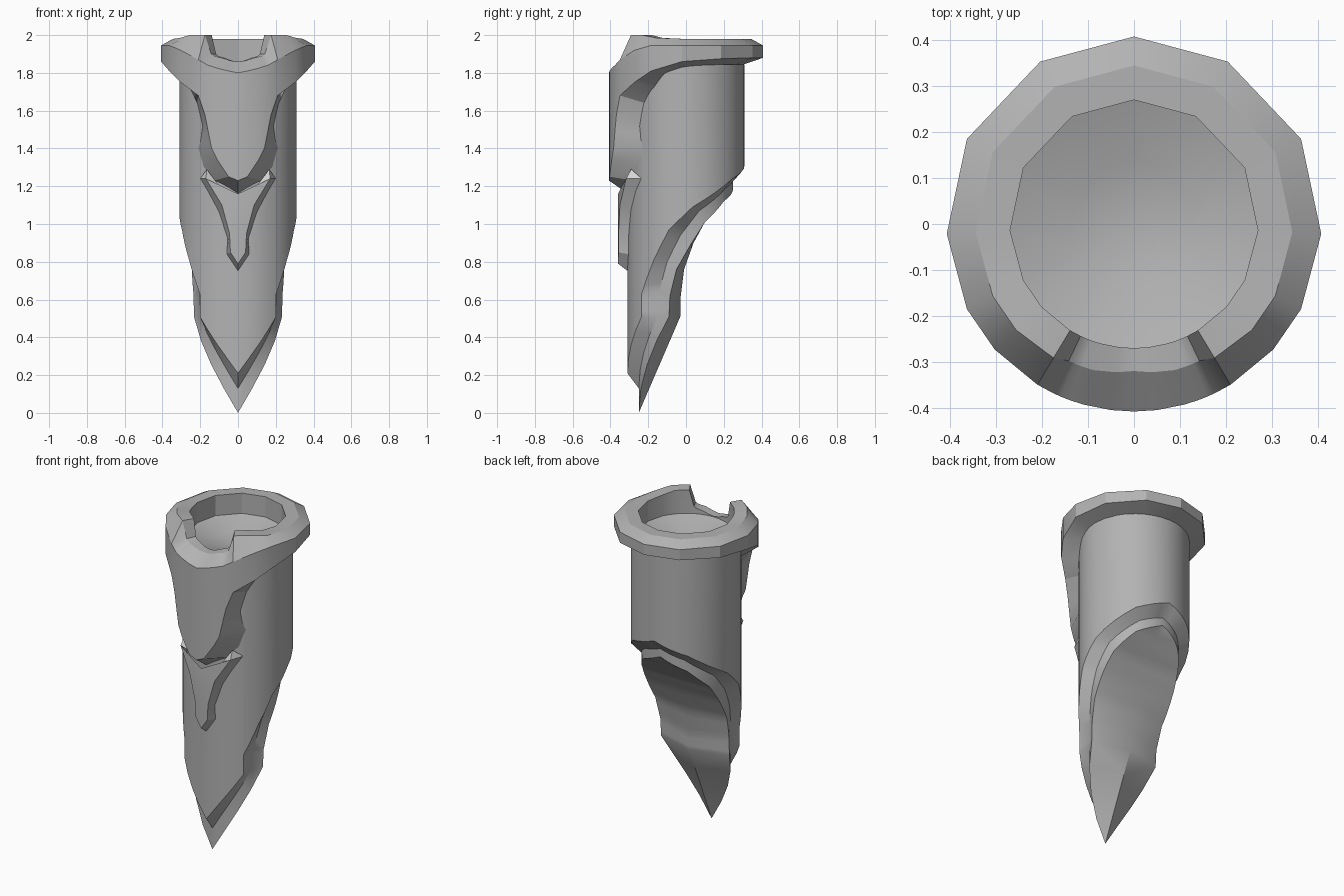
import bpy
import bmesh
from math import sin, cos, radians, asin, degrees, sqrt

default_cube = bpy.data.objects.get("Cube")
if default_cube:
    bpy.data.objects.remove(default_cube, do_unlink=True)


def make_material(name, value):
    material = bpy.data.materials.new(name)
    material.use_nodes = True
    colour = (value, value, value, 1)
    material.diffuse_color = colour
    material.node_tree.nodes["Principled BSDF"].inputs["Base Color"].default_value = colour
    return material


grey = make_material("stone grey", 0.45)
pale = make_material("pale grey", 0.7)


def polar(radius, angle, z):
    return (radius * cos(radians(angle)), radius * sin(radians(angle)), z)


def on_cylinder(radius, x, z):
    """Point on the front half of a vertical cylinder."""
    return (x, -sqrt(radius * radius - x * x), z)


def angle_at(radius, y):
    return degrees(asin(max(-1, min(1, y / radius))))


def build(name, columns, extra_faces=(), smooth_angle=30):
    """Loft a half surface through columns, mirror it across x and shade it."""
    bm = bmesh.new()
    grid = [[bm.verts.new(p) for p in column] for column in columns]
    for left, right in zip(grid, grid[1:]):
        for i in range(len(left) - 1):
            bm.faces.new((left[i], left[i + 1], right[i + 1], right[i]))
    for points in extra_faces:
        face = bm.faces.new([bm.verts.new(p) for p in points])
        face.material_index = 1
    bmesh.ops.remove_doubles(bm, verts=bm.verts, dist=0.001)
    everything = bm.verts[:] + bm.edges[:] + bm.faces[:]
    bmesh.ops.mirror(bm, geom=everything, axis='X', merge_dist=0.001)
    bmesh.ops.remove_doubles(bm, verts=bm.verts, dist=0.001)
    bmesh.ops.recalc_face_normals(bm, faces=bm.faces)
    mesh = bpy.data.meshes.new(name)
    bm.to_mesh(mesh)
    bm.free()
    mesh.materials.append(grey)
    mesh.materials.append(pale)
    obj = bpy.data.objects.new(name, mesh)
    bpy.context.collection.objects.link(obj)
    bpy.ops.object.select_all(action='DESELECT')
    obj.select_set(True)
    bpy.context.view_layer.objects.active = obj
    bpy.ops.object.shade_smooth_by_angle(angle=radians(smooth_angle))
    return obj


def subdivide(rows, steps):
    """Insert evenly blended rows between the given ones."""
    result = []
    for a, b in zip(rows, rows[1:]):
        for s in range(steps):
            t = s / steps
            result.append([p + (q - p) * t for p, q in zip(a, b)])
    return result + [rows[-1]]


# Body: slanted shell, inset blade and ridged back, as (y, z) pairs back to tip
SHELL, BLADE, WALL_TOP = 0.31, 0.25, 1.845
shell_edge = [(.31, 1.31), (.245, 1.24), (.035, 1.09), (-.09, .97),
              (-.17, .81), (-.235, .63), (-.235, .51), (-.31, .21)]
step_edge = [(.25, 1.24), (.21, 1.19), (.07, 1.07), (-.03, .94),
             (-.1, .8), (-.14, .65), (-.15, .51), (-.25, .13)]
blade_edge = [(.25, 1.19), (.2, 1.12), (.1, 1.01), (.03, .9),
              (-.05, .76), (-.085, .62), (-.09, .51), (-.25, 0)]
ridge = [(.25, 1.19), (.2, 1.12), (.1, 1.01), (.04, .9),
         (-.01, .76), (-.03, .6), (-.03, .51), (-.25, 0)]

stations = [[angle_at(SHELL, o[0]), o[1], angle_at(BLADE, m[0]), m[1],
             angle_at(BLADE, b[0]), b[1], c[0], c[1]]
            for o, m, b, c in zip(shell_edge, step_edge, blade_edge, ridge)]
body_columns = []
for oa, oz, ma, mz, ba, bz, cy, cz in subdivide(stations, 4):
    body_columns.append([polar(SHELL, oa, WALL_TOP), polar(SHELL, oa, oz),
                         polar(BLADE, ma, mz), polar(BLADE, ba, bz), (0, cy, cz)])
build("pointed_body", body_columns)

# Collar and front shield: outer angle, lower z, inner angle, lower z,
# rim z, top radius, top z, from back to front
COLLAR, MOUTH = 0.408, 0.27
collar = [
    (90, 1.88, 90, 1.845, 1.945, .345, 1.98),
    (60, 1.88, 60, 1.845, 1.945, .345, 1.98),
    (27, 1.875, 27, 1.84, 1.945, .345, 1.98),
    (-3, 1.86, -3, 1.83, 1.945, .345, 1.98),
    (-27, 1.81, -20, 1.8, 1.945, .345, 1.985),
    (-42, 1.75, -33, 1.72, 1.92, .345, 2),
    (-59, 1.68, -45, 1.64, 1.87, .34, 2),
    (-64.5, 1.58, -52, 1.52, 1.85, .33, 1.9),
    (-67, 1.5, -50, 1.46, 1.84, .33, 1.89),
    (-70, 1.4, -45, 1.4, 1.835, .33, 1.885),
    (-74.5, 1.34, -53, 1.3, 1.825, .33, 1.88),
    (-83, 1.25, -65, 1.23, 1.81, .325, 1.865),
    (-90, 1.23, -90, 1.16, 1.8, .32, 1.86),
]
collar_columns = []
for a, low, inner_a, inner_low, rim, top_r, top in collar:
    collar_columns.append([polar(SHELL - .004, inner_a, inner_low), polar(COLLAR, a, low),
                           polar(COLLAR, a, rim), polar(top_r, a, top),
                           polar(MOUTH, a, top), polar(MOUTH, a, 1.855),
                           polar(MOUTH / 2, a, 1.81), (0, 0, 1.79)])
build("collar_and_shield", collar_columns, smooth_angle=25)

# Raised forked ornament: centre z, face x and z, base x and z, top to bottom
FACE = 0.36
fork = [(1.16, .17, 1.24, .2, 1.24), (1.05, .085, 1.1, .1, 1.06),
        (.95, .045, .95, .055, .92), (.85, .04, .85, .06, .84), (.79, 0, .79, 0, .75)]
fork_columns = [[on_cylinder(FACE, 0, cz), on_cylinder(FACE, fx, fz),
                 on_cylinder(SHELL - .003, bx, bz)] for cz, fx, fz, bx, bz in fork]

# Pale spikes on the fork tips
face_tip, base_tip = fork_columns[0][1], fork_columns[0][2]
peak, root = (.165, -.29, 1.29), (.1, -.29, 1.2)
spike = [(face_tip, base_tip, peak), (face_tip, peak, root), (base_tip, root, peak)]
build("forked_ornament", fork_columns, spike)
